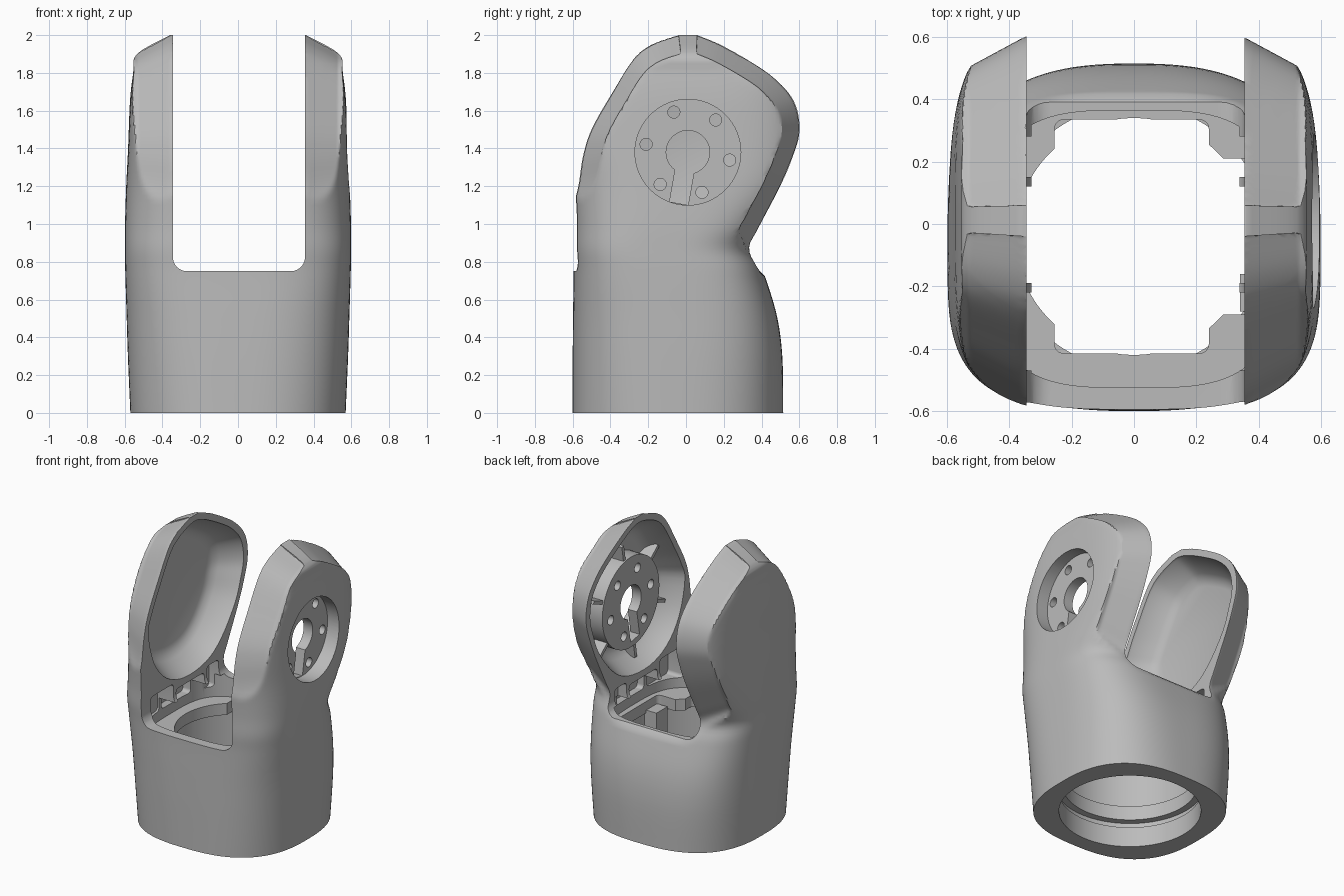
import bpy, bmesh, math
from mathutils import Vector, Matrix

if "Cube" in bpy.data.objects:
    bpy.data.objects.remove(bpy.data.objects["Cube"])

grey = bpy.data.materials.new("satin_grey")
grey.use_nodes = True
colour = (0.5, 0.5, 0.5, 1)
grey.diffuse_color = colour
grey.node_tree.nodes["Principled BSDF"].inputs["Base Color"].default_value = colour


def finish(name, bm):
    """Turn the faces outward and make an object."""
    bm.normal_update()
    if bm.calc_volume(signed=True) < 0:
        bmesh.ops.reverse_faces(bm, faces=bm.faces[:])
    mesh = bpy.data.meshes.new(name)
    bm.to_mesh(mesh)
    bm.free()
    mesh.materials.append(grey)
    obj = bpy.data.objects.new(name, mesh)
    bpy.context.collection.objects.link(obj)
    return obj


def spline(points, closed=False, steps=5):
    """Smooth curve through points of any dimension."""
    count, out = len(points), []
    for i in range(count if closed else count - 1):
        near = [i + k if closed else max(0, min(count - 1, i + k)) for k in (-1, 0, 1, 2)]
        a, b, c, d = (points[k % count] for k in near)
        for s in range(steps):
            t = s / steps
            out.append(tuple(
                q + t * ((r - p) + t * (2 * p - 5 * q + 4 * r - w + t * (3 * (q - r) + w - p))) / 2
                for p, q, r, w in zip(a, b, c, d)))
    return out if closed else out + [tuple(points[-1])]


def lookup(curve, z):
    """Values of a curve, sorted by its first number, at z."""
    z = max(curve[0][0], min(curve[-1][0], z))
    for a, b in zip(curve, curve[1:]):
        if z <= b[0]:
            t = (z - a[0]) / (b[0] - a[0])
            return [p + (q - p) * t for p, q in zip(a[1:], b[1:])]


def loft(name, rings):
    bm = bmesh.new()
    rows = [[bm.verts.new(p) for p in ring] for ring in rings]
    for low, high in zip(rows, rows[1:]):
        for i in range(len(low)):
            j = (i + 1) % len(low)
            bm.faces.new((low[i], low[j], high[j], high[i]))
    bm.faces.new(rows[0][::-1])
    bm.faces.new(rows[-1])
    return finish(name, bm)


def oval(z, a, y0, y1, n, count=96):
    """Horizontal superellipse ring."""
    ring = []
    for i in range(count):
        t = math.tau * (i + 0.5) / count
        c, s = math.cos(t), math.sin(t)
        ring.append((a * math.copysign(abs(c) ** (2 / n), c),
                     (y0 + y1) / 2 + (y1 - y0) / 2 * math.copysign(abs(s) ** (2 / n), s), z))
    return ring


def disc(name, x0, x1, y, z, r, count=48):
    """Cylinder lying along x."""
    turn = [math.tau * i / count for i in range(count)]
    return loft(name, [[(x, y + r * math.cos(t), z + r * math.sin(t)) for t in turn]
                       for x in (x0, x1)])


def box(name, low, high, axis=0, radius=0):
    """Box with the edges along one axis optionally rounded."""
    bm = bmesh.new()
    bmesh.ops.create_cube(bm, size=1)
    for v in bm.verts:
        v.co = Vector([h * (c + 0.5) + l * (0.5 - c) for l, h, c in zip(low, high, v.co)])
    if radius:
        edges = [e for e in bm.edges
                 if abs(e.verts[0].co[axis] - e.verts[1].co[axis]) > 1e-4]
        bmesh.ops.bevel(bm, geom=edges, offset=radius, segments=6, profile=0.5, affect='EDGES')
    return finish(name, bm)


def spun(obj, angle, y, z):
    """Turn about an x axis through y, z."""
    obj.data.transform(Matrix.Translation((0, y, z)) @ Matrix.Rotation(angle, 4, 'X'))
    return obj


def volume(mesh):
    bm = bmesh.new()
    bm.from_mesh(mesh)
    result = bm.calc_volume(signed=True)
    bm.free()
    return result


def combine(target, tool, operation='DIFFERENCE'):
    """Apply a boolean, keeping the result only if the part stays whole."""
    before = target.data.copy()
    for solver in ('EXACT', 'MANIFOLD'):
        mod = target.modifiers.new("combine", 'BOOLEAN')
        mod.operation, mod.object, mod.solver = operation, tool, solver
        bpy.context.view_layer.objects.active = target
        bpy.ops.object.modifier_apply(modifier=mod.name)
        if volume(target.data) > 0.5 * volume(before):
            break
        target.data = before.copy()
    bpy.data.objects.remove(tool)


# Outer shell: rounded-square sections (z, half width, front, back, squareness)
sections = spline([(0, .57, -.6, .515, 2.6), (.3, .583, -.6, .51, 2.8), (.52, .59, -.598, .48, 3),
                   (.75, .597, -.595, .41, 3.3), (.87, .598, -.6, .37, 3.4),
                   (1, .598, -.6, .47, 3.5), (1.2, .592, -.61, .62, 3.7),
                   (1.4, .582, -.62, .66, 4), (1.65, .572, -.62, .66, 4),
                   (1.8, .555, -.62, .66, 4), (1.9, .535, -.62, .66, 4), (2, .36, -.62, .66, 4)])
# Arm outline (z, y) that trims the sections, shrinking outward to form the chamfer
front = [(.7, -.8), (1.1, -.6), (1.36, -.545), (1.5, -.5), (1.68, -.4), (1.87, -.28),
         (1.95, -.18), (2, -.04)]
back = [(.5, .8), (.7, .45), (.8, .36), (.88, .335), (.97, .38), (1.2, .5), (1.37, .57),
        (1.48, .6), (1.6, .59), (1.7, .54), (1.81, .42), (1.94, .2), (2, .06)]
front_edge, back_edge = spline(front), spline(back)
mid_y, mid_z = .03, 1.42


def trimmed(x, y, z):
    k = 1 - .17 * max(0, min(1, (abs(x) - .35) / .18))
    level = mid_z + (z - mid_z) / k
    low, high = (mid_y + k * (lookup(edge, level)[0] - mid_y) for edge in (front_edge, back_edge))
    return x, max(low, min(high, y)), z


levels = [i / 40 for i in range(75)] + [1.86 + i / 100 for i in range(15)]
body = loft("yoke_body", [[trimmed(*p) for p in oval(z, *lookup(sections, z), 128)]
                          for z in levels])

# Gap between the arms
combine(body, box("gap", (-.345, -1, .75), (.355, 1, 2.3), 1, .075))

# Hollow arms: tapered pan plus three pockets under it
rim = [(y, z) for z, y in front[2:] + back[:4:-1]]
rim = [(mid_y + .93 * (y - mid_y), mid_z + .93 * (z - mid_z)) for y, z in rim]
rim = spline(rim + [(.31, 1.02), (.14, .92), (-.1, .9), (-.3, .97), (-.44, 1.13)], True, 4)
for side in (-1, 1):
    rings = [[(side * x, mid_y + k * (y - mid_y), mid_z + k * (z - mid_z)) for y, z in rim]
             for x, k in ((.3, 1), (.36, .98), (.48, .84), (.51, .78), (.525, .7))]
    combine(body, loft("pan", rings))
    for y0, y1, top, depth in ((-.47, -.22, .91, .47), (-.19, .12, .86, .51), (.15, .28, .89, .42)):
        x0, x1 = sorted((side * .3, side * depth))
        combine(body, box("pocket", (x0, y0, .69), (x1, y1, top), 0, .025))

# Chamber above the ledge, and the ledge opening
combine(body, loft("chamber", [oval(z, .46, -.525, .365, 3.4) for z in (.62, .71, .78)]))
combine(body, loft("ledge_hole", [oval(z, .38, -.42, .34, 2) for z in (.5, .7)]))
combine(body, box("ledge_square", (-.255, -.415, .51), (.24, .335, .69), 2, .03))
combine(body, box("ledge_side", (0, -.29, .52), (.42, .21, .68), 2, .03))

# Stepped round bore from below
bore = [(-.1, .45), (.14, .45), (.141, .47), (.18, .47), (.181, .425), (.28, .425),
        (.281, .45), (.54, .45)]
combine(body, loft("bore", [oval(z, r, -.04 - r, -.04 + r, 2) for z, r in bore]))
combine(body, box("bore_key", (.34, -.28, .2), (.46, -.16, .56)), 'UNION')

# Joint mount in the left arm: boss, ribs, recess, bolt holes and keyhole
jy, jz = .01, 1.38
combine(body, disc("boss", .42, .54, jy, jz, .315, 64), 'UNION')
for i in range(6):
    angle = math.radians(20 + 60 * i)
    combine(body, spun(box("rib", (.43, .29, -.012), (.53, .42, .012)), angle, jy, jz), 'UNION')
combine(body, disc("recess", .49, .7, jy, jz, .28, 64))
combine(body, disc("centre_hole", .38, .7, jy, jz, .115))
for i in range(6):
    angle = math.radians(49.3 + 60 * i)
    combine(body, disc("bolt_hole", .38, .7, jy + .225 * math.cos(angle),
                       jz + .225 * math.sin(angle), .032, 24))
combine(body, spun(box("keyway", (.38, -.05, -.275), (.52, .05, 0)), math.radians(-10), jy, jz))

bpy.ops.object.select_all(action='DESELECT')
body.select_set(True)
bpy.context.view_layer.objects.active = body
bpy.ops.object.shade_smooth_by_angle(angle=math.radians(28))
